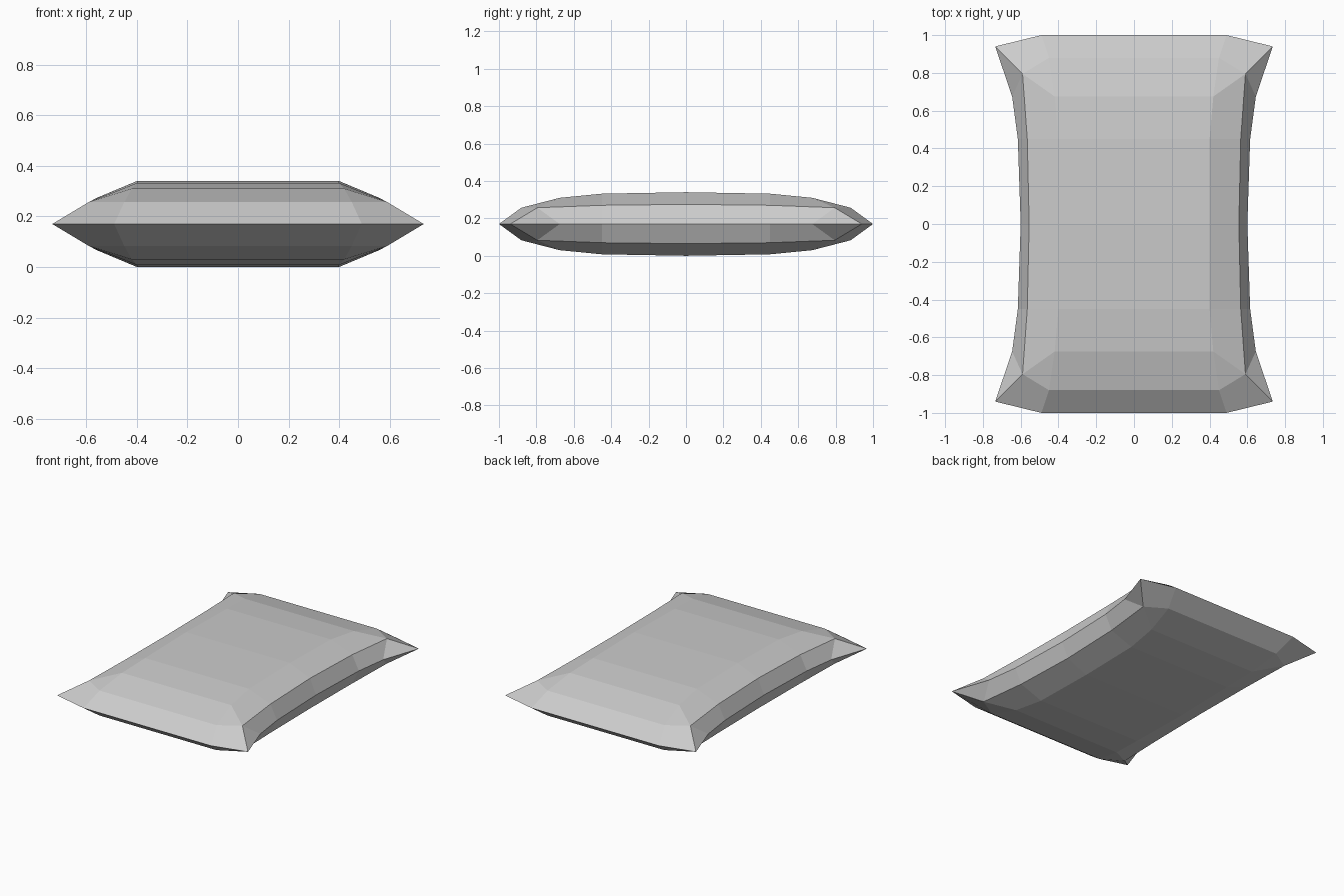
import bpy
import bmesh

cube = bpy.data.objects.get("Cube")
if cube:
    bpy.data.objects.remove(cube, do_unlink=True)

HALF = 0.17  # half thickness, seam lies at this height

# Plain grey cloth
cloth = bpy.data.materials.new("grey_cloth")
cloth.use_nodes = True
grey = (0.6, 0.6, 0.6, 1.0)
cloth.diffuse_color = grey
cloth.node_tree.nodes["Principled BSDF"].inputs["Base Color"].default_value = grey

bm = bmesh.new()


def line(*points):
    return [bm.verts.new(p) for p in points]


# One eighth of the pillow, heights measured from the seam
crown = line((0.40, 0, HALF), (0.40, 0.45, 0.162), (0.42, 0.675, 0.14),
             (0.45, 0.88, 0.087), (0.49, 1.0, 0))
centre = [bm.verts.new((0, v.co.y, v.co.z)) for v in crown]
shoulder = line((0.555, 0, 0.105), (0.565, 0.45, 0.10), (0.59, 0.795, 0.087))
seam = line((0.60, 0, 0), (0.615, 0.45, 0), (0.645, 0.675, 0), (0.735, 0.94, 0))


def strip(a, b):
    for i in range(min(len(a), len(b)) - 1):
        bm.faces.new((a[i], b[i], b[i + 1], a[i + 1]))


strip(centre, crown)
strip(crown, shoulder)
strip(shoulder, seam)

# Pinched corner
bm.faces.new((crown[2], shoulder[2], crown[3]))
bm.faces.new((crown[3], shoulder[2], seam[3], crown[4]))
bm.faces.new((shoulder[2], seam[2], seam[3]))

mesh = bpy.data.meshes.new("pillow")
bm.to_mesh(mesh)
bm.free()
mesh.materials.append(cloth)

pillow = bpy.data.objects.new("pillow", mesh)
pillow.location.z = HALF
bpy.context.collection.objects.link(pillow)

# Mirror to all sides
mirror = pillow.modifiers.new("mirror", 'MIRROR')
mirror.use_axis = (True, True, True)
mirror.merge_threshold = 0.0005
